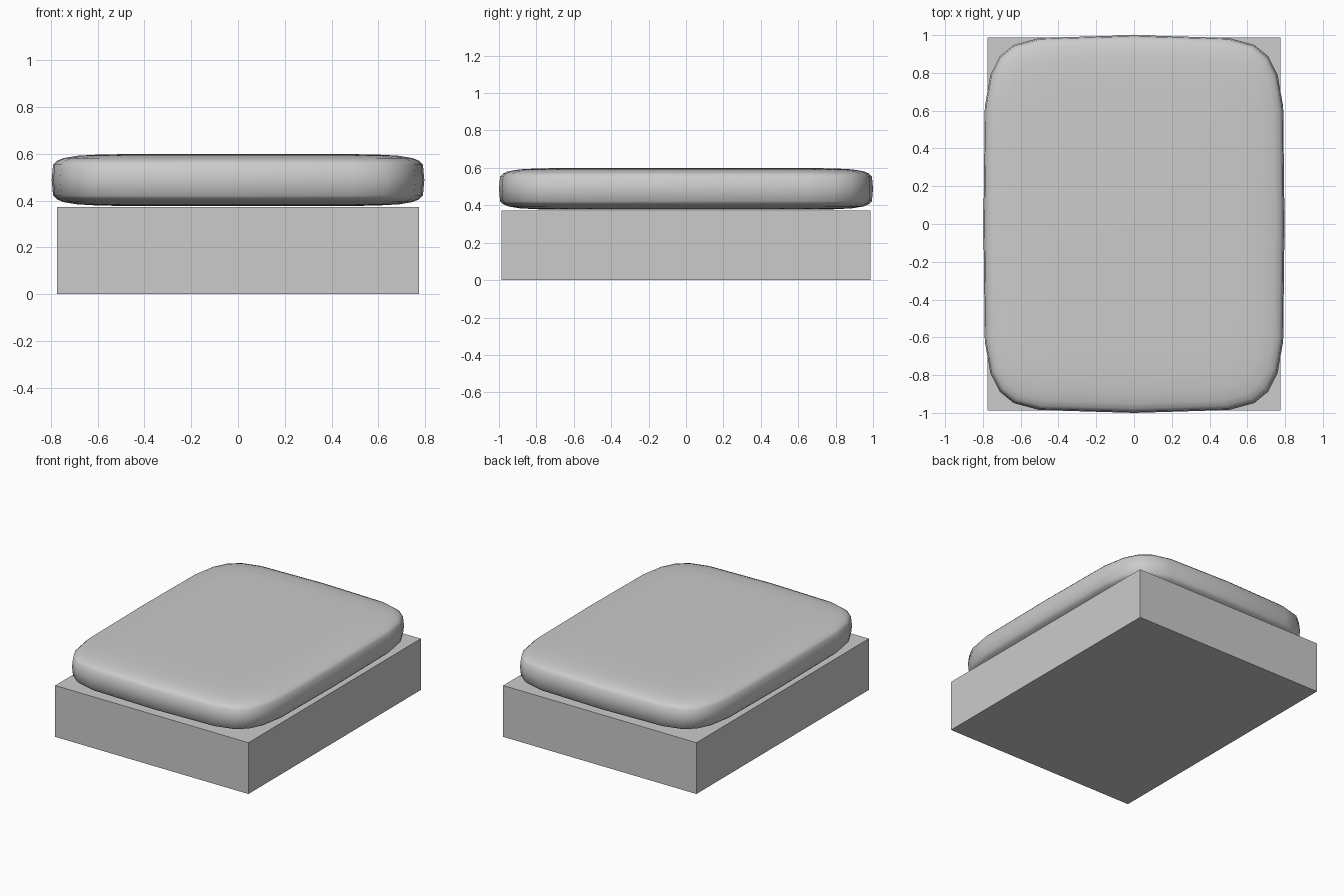
import bpy, bmesh

if "Cube" in bpy.data.objects:
    bpy.data.objects.remove(bpy.data.objects["Cube"])

# Base: plain rectangular block
bpy.ops.mesh.primitive_cube_add(size=1, location=(0, 0, 0.186))
base = bpy.context.object
base.name = "base"
base.scale = (1.55, 1.975, 0.372)
bpy.ops.object.transform_apply(location=False, rotation=False, scale=True)

# Cushion outline: one quarter, mirrored into a full loop
HX, HY = 0.797, 1.0
quarter = [(HX, 0), (0.79, 0.62), (0.76, 0.79), (0.71, 0.888),
           (0.637, 0.948), (0.5, 0.985), (0, HY)]
half = quarter + [(-x, y) for x, y in quarter[-2::-1]]
outline = half + [(-x, -y) for x, y in half[1:-1]]

# Cushion edge profile: (inset, height above the cushion's middle)
upper = [(0, 0), (0.006, 0.066), (0.022, 0.082), (0.05, 0.094),
         (0.11, 0.104), (0.2, 0.109), (0.32, 0.111)]
profile = [(d, -h) for d, h in upper[:0:-1]] + upper
MID = 0.488

# Cushion: stacked outline rings with flat caps
bm = bmesh.new()
rings = []
for d, h in profile:
    sx, sy = (HX - d) / HX, (HY - d) / HY
    rings.append([bm.verts.new((x * sx, y * sy, MID + h)) for x, y in outline])
n = len(outline)
for a, b in zip(rings, rings[1:]):
    for i in range(n):
        j = (i + 1) % n
        bm.faces.new((a[i], a[j], b[j], b[i]))
bm.faces.new(rings[0][::-1])
bm.faces.new(rings[-1])
for f in bm.faces:
    f.smooth = True
mesh = bpy.data.meshes.new("cushion")
bm.to_mesh(mesh)
bm.free()
cushion = bpy.data.objects.new("cushion", mesh)
bpy.context.collection.objects.link(cushion)
